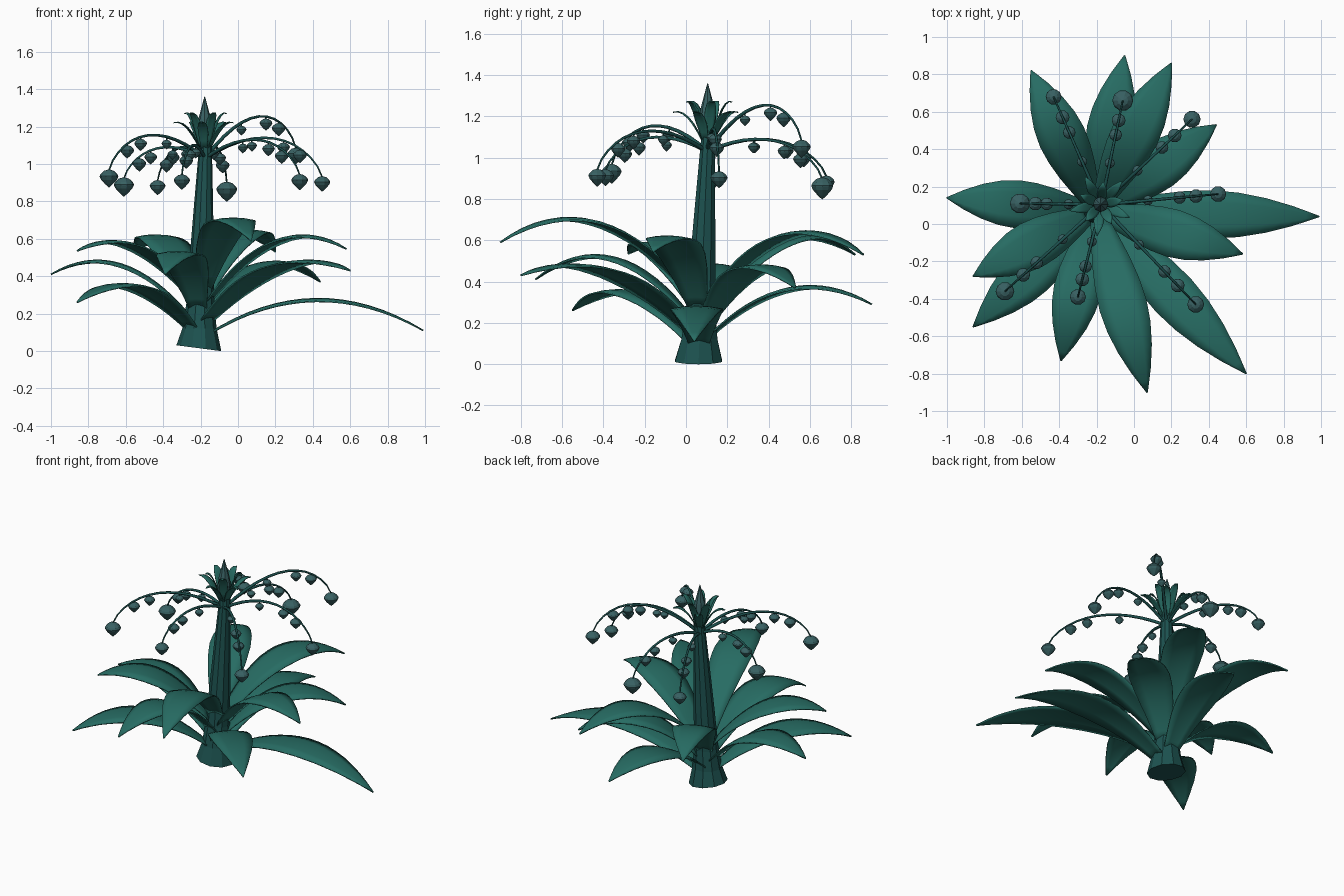
import bpy, bmesh
from math import sin, cos, pi, sqrt
from mathutils import Vector

if "Cube" in bpy.data.objects:
    bpy.data.objects.remove(bpy.data.objects["Cube"])


def material(name, rgb):
    m = bpy.data.materials.new(name)
    m.diffuse_color = (*rgb, 1)
    m.use_nodes = True
    m.node_tree.nodes["Principled BSDF"].inputs["Base Color"].default_value = m.diffuse_color
    return m


LEAF = material("leaf_green", (0.02, 0.15, 0.125))
STEM = material("stem_green", (0.012, 0.085, 0.08))
BERRY = material("berry_grey", (0.04, 0.12, 0.125))


def finish(name, bm, mat, smooth=True):
    bmesh.ops.recalc_face_normals(bm, faces=bm.faces)
    me = bpy.data.meshes.new(name)
    bm.to_mesh(me)
    bm.free()
    me.materials.append(mat)
    for p in me.polygons:
        p.use_smooth = smooth
    ob = bpy.data.objects.new(name, me)
    bpy.context.collection.objects.link(ob)
    return ob


def lathe(bm, rings, n, slope=0.0):
    """Skin of rings (x, y, z, radius), closed at both ends; slope tilts the first ring."""
    loops = []
    for i, (x, y, z, r) in enumerate(rings):
        k = slope if i == 0 else 0
        loops.append([bm.verts.new((x + r * cos(2 * pi * j / n), y + r * sin(2 * pi * j / n),
                                    z - k * r * cos(2 * pi * j / n))) for j in range(n)])
    for a, b in zip(loops, loops[1:]):
        for j in range(n):
            bm.faces.new((a[j], a[(j + 1) % n], b[(j + 1) % n], b[j]))
    bm.faces.new(loops[0])
    bm.faces.new(loops[-1])


def arch(start, tip, peak, ease=1.0):
    """Parabolic arch from start over height peak down to tip."""
    h1, h2 = peak - start.z, peak - tip.z
    ts = sqrt(h1) / (sqrt(h1) + sqrt(h2))

    def at(t):
        p = start.lerp(tip, 1 - (1 - t) ** ease)
        p.z = peak - h1 * ((t - ts) / ts) ** 2
        return p
    return at


def axis(z):
    return Vector((-0.21 + 0.033 * z, 0.06 + 0.042 * z, z))


def blade(name, path, half, droop, steps, shape, thick):
    bm = bmesh.new()
    d = path(1) - path(0)
    side = Vector((-d.y, d.x, 0)).normalized()
    rows = []
    for i in range(steps + 1):
        t = i / steps
        for (t0, w0), (t1, w1) in zip(shape, shape[1:]):
            if t0 <= t <= t1:
                w = half * (w0 + (w1 - w0) * (t - t0) / (t1 - t0))
        rows.append([bm.verts.new(path(t) + side * w * s - Vector((0, 0, droop * s * s * w / half)))
                     for s in (-1, -0.5, 0, 0.5, 1)])
    for a, b in zip(rows, rows[1:]):
        for j in range(4):
            bm.faces.new((a[j], a[j + 1], b[j + 1], b[j]))
    ob = finish(name, bm, LEAF)
    s = ob.modifiers.new("thickness", "SOLIDIFY")
    s.thickness = thick
    s.offset = 0


# Stem with flared foot
bm = bmesh.new()
lathe(bm, [(*axis(z), r) for z, r in
           ((0.015, 0.12), (0.12, 0.092), (0.25, 0.075), (0.5, 0.065), (0.8, 0.05), (1.1, 0.034))],
      10, 0.13)
finish("stem", bm, STEM, False)

# Pointed bud on top
bm = bmesh.new()
lathe(bm, [(-0.178, 0.105, z, r) for z, r in
           ((1.06, 0.025), (1.13, 0.036), (1.19, 0.041), (1.24, 0.034), (1.3, 0.018), (1.36, 0.002))], 8)
finish("top_bud", bm, BERRY, False)

# Large leaves in spiral order: tip x, y, z and peak height
SHAPE = ((0, .36), (.12, .58), (.25, .8), (.38, .95), (.5, 1), (.62, .93), (.75, .72), (.88, .4), (1, .02))
leaves = [(.99, .04, .11, .28), (-.86, -.55, .26, .36), (-.05, .90, .29, .38), (.60, -.80, .43, .485),
          (-1.0, .14, .41, .485), (.44, .53, .37, .48), (-.39, -.73, .41, .53), (-.55, .82, .53, .62),
          (.58, -.16, .545, .62), (-.86, -.28, .535, .59), (.20, .86, .53, .645), (.07, -.90, .59, .71)]
for i, (x, y, z, peak) in enumerate(leaves):
    c, tip = axis(0.09 + 0.022 * i), Vector((x, y, z))
    d = tip - c
    d.z = 0
    blade("leaf", arch(c + d.normalized() * 0.045, tip, peak), 0.128, 0.015, 16, SHAPE, 0.008)

# Small bracts round the bud
for i in range(10):
    a = 2 * pi * i / 10 + 0.2
    u = Vector((cos(a), sin(a), 0))
    long = i % 2
    c = Vector((-0.178, 0.105, 1.07))
    tip = c + u * (0.17 if long else 0.12) + Vector((0, 0, 0.15 if long else 0.2))
    blade("bract", arch(c + u * 0.02, tip, tip.z + 0.004), 0.03, 0.004, 6,
          ((0, .5), (.4, 1), (.7, .7), (1, .03)), 0.005)

# Drooping sprays: end berry x, y, z, radius, and peak height of the stalk
sprays = [(-.43, .68, .88, .042, 1.09), (-.06, .66, .86, .056, 1.09), (.31, .56, 1.05, .046, 1.255),
          (.45, .16, .90, .043, 1.14), (.33, -.43, .91, .045, 1.13), (-.30, -.39, .91, .043, 1.1),
          (-.69, -.36, .93, .05, 1.155), (-.61, .11, .885, .054, 1.09)]
PROFILE = ((.8, .08), (.68, .5), (.35, .88), (.1, 1), (0, .98), (-.3, .83), (-.75, .42), (-1.1, .03))
stalks = bpy.data.curves.new("spray_stalks", "CURVE")
stalks.dimensions = "3D"
stalks.bevel_depth = 0.008
stalks.bevel_resolution = 1
stalks.use_fill_caps = True
stalks.materials.append(STEM)


def stalk(pts, r0, r1):
    s = stalks.splines.new("POLY")
    s.points.add(len(pts) - 1)
    for k, p in enumerate(pts):
        s.points[k].co = (*p, 1)
        s.points[k].radius = r0 + (r1 - r0) * k / (len(pts) - 1)


bm = bmesh.new()
for x, y, z, r, peak in sprays:
    path = arch(axis(1.03), Vector((x, y, z + 0.7 * r)), peak, 1.3)
    stalk([path(k / 12) for k in range(13)], 1.3, 0.55)
    lathe(bm, [(x, y, z + r * h, r * w) for h, w in PROFILE], 10)
    for f, size in ((.40, .027), (.67, .034), (.81, .037)):
        p = path(1 - (1 - f) ** (1 / 1.3))
        c = p - Vector((0, 0, 0.038))
        stalk([p, c], 0.5, 0.5)
        lathe(bm, [(c.x, c.y, c.z + size * h, size * w) for h, w in PROFILE], 10)
finish("hanging_berries", bm, BERRY, False)
bpy.context.collection.objects.link(bpy.data.objects.new("spray_stalks", stalks))
